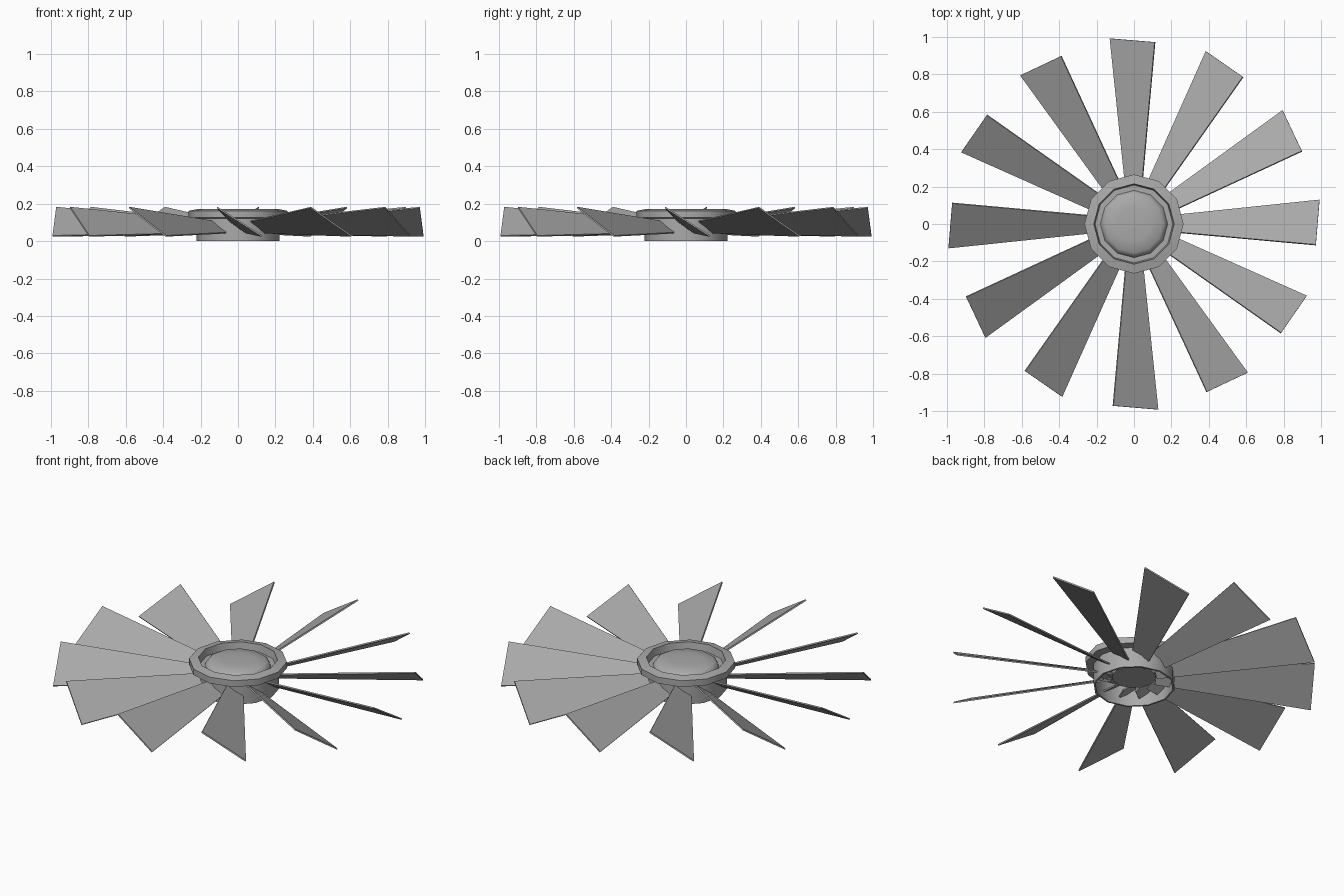
import bpy, bmesh, math
from mathutils import Matrix, Vector

cube = bpy.data.objects.get("Cube")
if cube:
    bpy.data.objects.remove(cube, do_unlink=True)

grey = bpy.data.materials.new("mid_grey")
grey.use_nodes = True
colour = (0.4, 0.4, 0.4, 1)
grey.diffuse_color = colour
grey.node_tree.nodes["Principled BSDF"].inputs["Base Color"].default_value = colour

SIDES = 12
BLADES = 12


def finish(name, bm, angle=35):
    bmesh.ops.remove_doubles(bm, verts=bm.verts, dist=0.0001)
    bmesh.ops.recalc_face_normals(bm, faces=bm.faces)
    mesh = bpy.data.meshes.new(name)
    bm.to_mesh(mesh)
    bm.free()
    mesh.materials.append(grey)
    obj = bpy.data.objects.new(name, mesh)
    bpy.context.collection.objects.link(obj)
    bpy.ops.object.select_all(action="DESELECT")
    obj.select_set(True)
    bpy.context.view_layer.objects.active = obj
    bpy.ops.object.shade_smooth_by_angle(angle=math.radians(angle))
    return obj


def lathe(name, profile, closed=False):
    """Spin an (r, z) profile around the vertical axis."""
    bm = bmesh.new()
    verts = [bm.verts.new((r, 0, z)) for r, z in profile]
    edges = [bm.edges.new(pair) for pair in zip(verts, verts[1:])]
    if closed:
        edges.append(bm.edges.new((verts[-1], verts[0])))
    bmesh.ops.spin(bm, geom=verts + edges, cent=(0, 0, 0), axis=(0, 0, 1),
                   angle=math.tau, steps=SIDES, use_merge=True)
    return finish(name, bm)


# Hub shell: open-bottomed sleeve with a wider rim and a sunken ledge
lathe("hub_shell", [(0.222, 0), (0.222, 0.12), (0.265, 0.125), (0.265, 0.162),
                    (0.215, 0.172), (0.208, 0.13), (0.17, 0.13),
                    (0.17, 0.12), (0.212, 0.12), (0.212, 0)], closed=True)

# Domed core filling the hub
lathe("hub_core", [(0, 0.06), (0.12, 0.06), (0.125, 0.12), (0.182, 0.125),
                   (0.172, 0.148), (0.155, 0.16), (0.09, 0.167), (0, 0.17)])

# Pitched, widening blades around the hub
bm = bmesh.new()
low_root, low_tip = Vector((-0.037, 0.12, 0.046)), Vector((-0.128, 0.992, 0.027))
high_root, high_tip = Vector((0.035, 0.12, 0.098)), Vector((0.112, 0.972, 0.18))
outline = [low_root, low_tip, high_tip, high_root]
half = (low_tip - low_root).cross(high_root - low_root).normalized() * 0.004
for i in range(BLADES):
    turn = Matrix.Rotation(math.tau * i / BLADES, 3, "Z")
    upper = [bm.verts.new(turn @ (p + half)) for p in outline]
    lower = [bm.verts.new(turn @ (p - half)) for p in outline]
    bm.faces.new(upper)
    bm.faces.new(lower[::-1])
    for a in range(4):
        b = (a + 1) % 4
        bm.faces.new((upper[a], lower[a], lower[b], upper[b]))
finish("fan_blades", bm)
